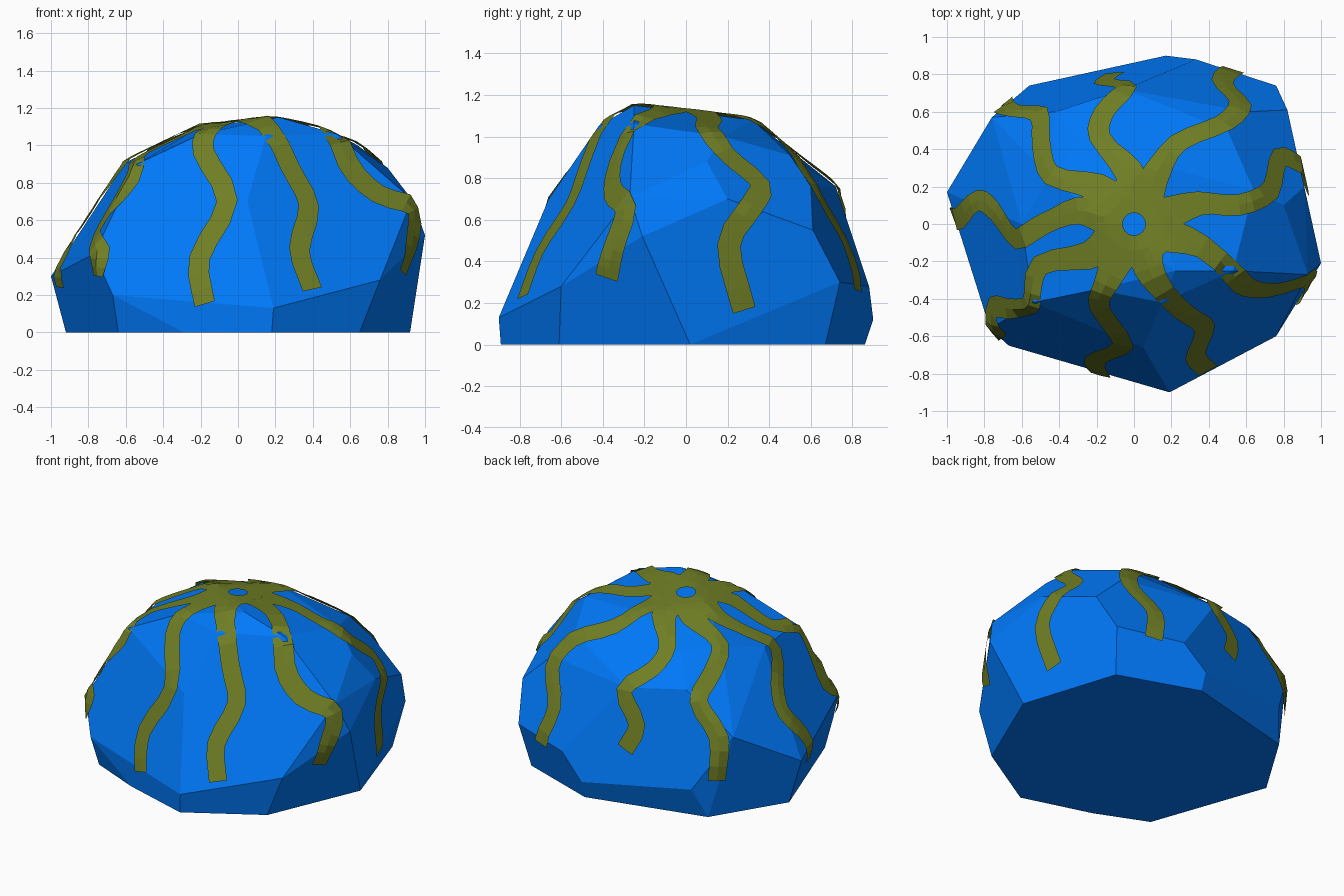
import bpy, bmesh, math
from mathutils import Vector
from mathutils.bvhtree import BVHTree

if "Cube" in bpy.data.objects:
    bpy.data.objects.remove(bpy.data.objects["Cube"])


def material(name, color):
    m = bpy.data.materials.new(name)
    m.diffuse_color = color
    m.use_nodes = True
    m.node_tree.nodes["Principled BSDF"].inputs["Base Color"].default_value = m.diffuse_color
    return m


def add_object(name, bm, mat):
    mesh = bpy.data.meshes.new(name)
    bm.to_mesh(mesh)
    ob = bpy.data.objects.new(name, mesh)
    bpy.context.collection.objects.link(ob)
    mesh.materials.append(mat)
    return ob


blue = material("rock_blue", (0.0, 0.19, 0.95, 1))
olive = material("moss_olive", (0.16, 0.21, 0.018, 1))

# faceted boulder: hull over footprint, flank and crown corners
footprint = [(-.92, .19), (-.64, -.6), (-.29, -.75), (.18, -.89), (.65, -.61),
             (.92, .02), (.71, .67), (.17, .86), (-.63, .66)]
flanks = [(-.67, -.65, .2), (.19, -.9, .13), (.76, -.6, .28), (-1, .17, .3),
          (1, -.21, .52), (.93, -.27, .71), (.91, .2, .7), (.8, .1, .88),
          (.82, .61, .55), (.76, .74, .3), (.17, .9, .12), (.33, .88, .28),
          (-.56, .74, .2), (-.76, .57, .55), (-.77, -.56, .42)]
crown = [(.22, -.25, 1.15), (.53, -.25, 1.06), (.64, .18, 1.0), (-.2, -.35, 1.06),
         (.05, -.66, .7), (.15, -.42, 1.05), (.1, .32, 1.08), (-.2, .05, 1.1),
         (-.28, .45, .96), (.5, .5, .91), (.6, .6, .76), (-.05, .72, .76),
         (-.42, .6, .8), (-.54, -.42, .9), (-.6, 0, .91), (-.45, .25, .98)]
rock = bmesh.new()
for p in [(x, y, 0) for x, y in footprint] + flanks + crown:
    rock.verts.new(p)
hull = bmesh.ops.convex_hull(rock, input=rock.verts[:])
spare = {v for v in hull["geom_interior"] + hull["geom_unused"]
         if isinstance(v, bmesh.types.BMVert)}
bmesh.ops.delete(rock, geom=list(spare), context='VERTS')
surface = BVHTree.FromBMesh(rock)
bmesh.ops.dissolve_limit(rock, angle_limit=math.radians(8),
                         verts=rock.verts[:], edges=rock.edges[:])
bmesh.ops.recalc_face_normals(rock, faces=rock.faces[:])
add_object("boulder", rock, blue)

CORE = Vector((0, 0, .3))


def on_rock(p, lift=.018):
    """Project a point from the core onto the boulder, slightly proud of it."""
    d = (Vector(p) - CORE).normalized()
    hit = surface.ray_cast(CORE, d)[0]
    return (hit if hit else Vector(p)) + d * lift


def smooth(pts, steps=3):
    """Catmull-Rom resampling for rounded bends."""
    ext = [pts[0] * 2 - pts[1]] + pts + [pts[-1] * 2 - pts[-2]]
    out = []
    for a, b, c, d in zip(ext, ext[1:], ext[2:], ext[3:]):
        for i in range(steps):
            t = i / steps
            out.append(.5 * (2 * b + (c - a) * t + (2 * a - 5 * b + 4 * c - d) * t * t
                             + (3 * b - a - 3 * c + d) * t ** 3))
    return out + [pts[-1]]


def strand(name, points, width=.115):
    """Wavy moss ribbon draped down the boulder, wider at its root."""
    first = Vector(points[0])
    start = Vector((first.x, first.y, 0)).normalized() * .16 + Vector((0, 0, 1.12))
    path = [on_rock(p) for p in smooth([on_rock(p) for p in [start] + points])]
    n = len(path)
    bm = bmesh.new()
    rows = []
    for i, p in enumerate(path):
        a, b = path[max(i - 1, 0)], path[min(i + 1, n - 1)]
        side = (b - a).cross(p - CORE).normalized()
        r = math.hypot(p.x, p.y)
        w = width + max(0, .42 - r) * .28
        rows.append([bm.verts.new(on_rock(p + side * k * w / 2)) for k in (1, 0, -1)])
    for r, q in zip(rows, rows[1:]):
        for k in range(2):
            bm.faces.new((r[k], q[k], q[k + 1], r[k + 1]))
    add_object(name, bm, olive)


# nine ribbons, counter-clockwise from the front
strand("moss_front", [(-.15, -.32, 1.07), (-.18, -.44, .95), (-.06, -.66, .71),
                      (-.21, -.74, .4), (-.18, -.82, .15)])
strand("moss_front_right", [(.1, -.28, 1.1), (.27, -.47, .88), (.4, -.59, .7),
                            (.34, -.73, .45), (.4, -.79, .23)])
strand("moss_right_front", [(.36, -.12, 1.1), (.6, -.34, .92), (.8, -.38, .77),
                            (.93, -.29, .65), (.95, -.36, .46), (.88, -.38, .32)])
strand("moss_right", [(.35, .11, 1.08), (.55, .1, 1.03), (.72, .18, .92), (.79, .36, .78),
                      (.88, .31, .66), (.94, .21, .48), (.92, .29, .16)])
strand("moss_back_right", [(.12, .27, 1.08), (.24, .44, 1.0), (.48, .54, .88),
                           (.56, .64, .7), (.47, .76, .5), (.52, .81, .26)])
strand("moss_back", [(-.03, .28, 1.08), (-.18, .46, .97), (-.16, .6, .87),
                     (-.04, .71, .73), (-.16, .77, .55), (-.1, .8, .38)])
strand("moss_back_left", [(-.2, .2, 1.08), (-.44, .26, .98), (-.5, .43, .87),
                          (-.5, .58, .73), (-.66, .6, .54), (-.68, .64, .26)])
strand("moss_left", [(-.3, .07, 1.06), (-.48, 0, .98), (-.63, -.08, .87), (-.78, .07, .73),
                     (-.86, .13, .58), (-.93, .03, .4), (-.96, .03, .24)])
strand("moss_front_left", [(-.25, -.17, 1.08), (-.5, -.22, .95), (-.52, -.4, .84),
                           (-.64, -.45, .71), (-.78, -.46, .54), (-.71, -.54, .43),
                           (-.75, -.57, .3)])

# crown patch with an open centre where the ribbons meet
cap = bmesh.new()
N = 18
rings = [[cap.verts.new(on_rock((r * math.cos(a), r * math.sin(a), 1.12), .017))
          for a in (2 * math.pi * i / N for i in range(N))] for r in (.06, .14, .22)]
for inner, outer in zip(rings, rings[1:]):
    for i in range(N):
        j = (i + 1) % N
        cap.faces.new((inner[i], outer[i], outer[j], inner[j]))
add_object("moss_crown", cap, olive)
